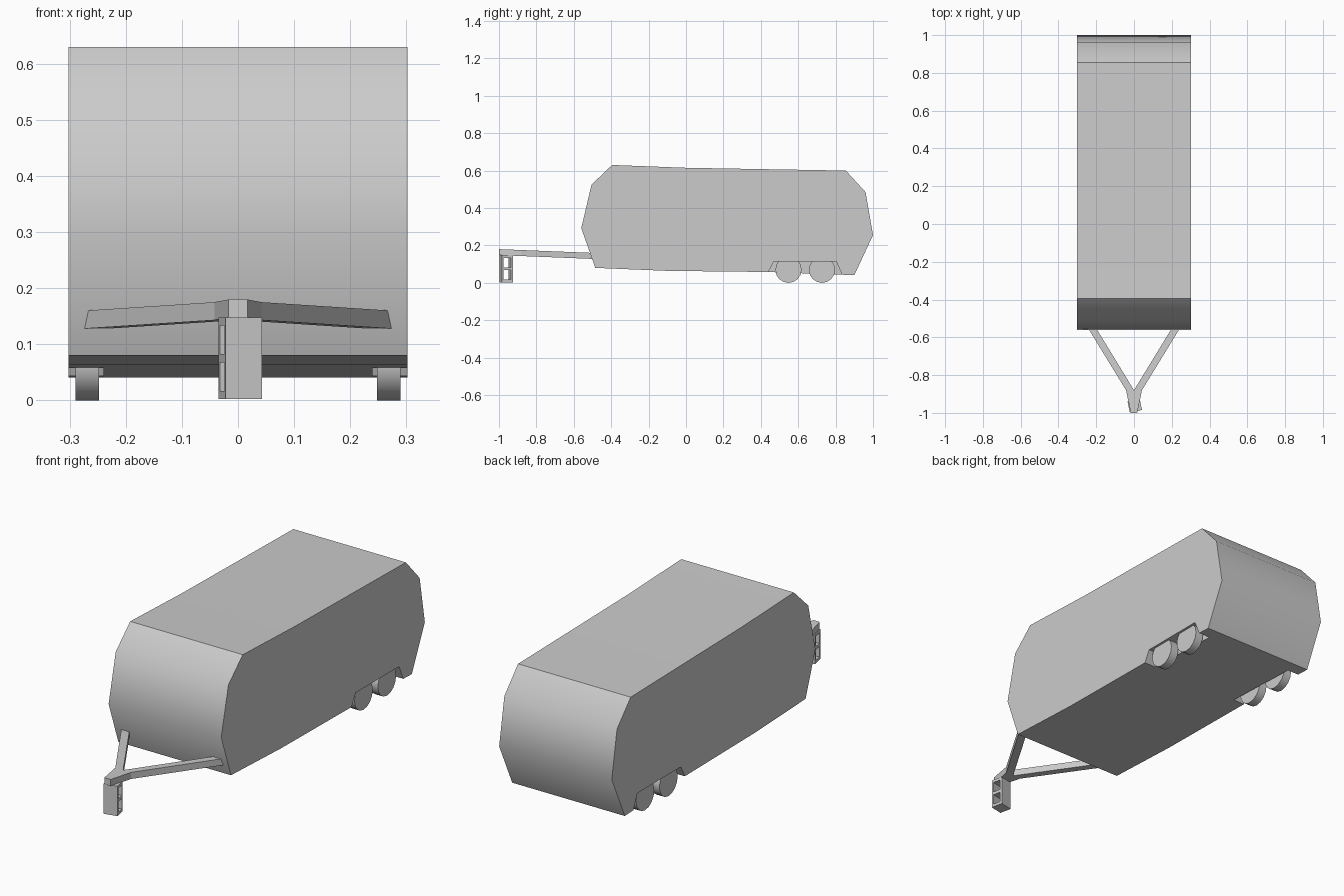
import bpy, bmesh, math
from mathutils import Matrix, Vector

if "Cube" in bpy.data.objects:
    bpy.data.objects.remove(bpy.data.objects["Cube"])


def prism(name, pts, vec):
    """Extrude a closed outline of 3D points along vec."""
    bm = bmesh.new()
    face = bm.faces.new([bm.verts.new(p) for p in pts])
    ext = bmesh.ops.extrude_face_region(bm, geom=[face])
    verts = [g for g in ext["geom"] if isinstance(g, bmesh.types.BMVert)]
    bmesh.ops.translate(bm, verts=verts, vec=vec)
    bmesh.ops.recalc_face_normals(bm, faces=bm.faces)
    mesh = bpy.data.meshes.new(name)
    bm.to_mesh(mesh)
    bm.free()
    obj = bpy.data.objects.new(name, mesh)
    bpy.context.collection.objects.link(obj)
    return obj


def side_prism(name, profile, x0, x1):
    """Extrude a (y, z) side profile from x0 to x1."""
    return prism(name, [(x0, y, z) for y, z in profile], (x1 - x0, 0, 0))


def activate(obj):
    bpy.ops.object.select_all(action='DESELECT')
    obj.select_set(True)
    bpy.context.view_layer.objects.active = obj


def cut(obj, cutter):
    """Subtract cutter from obj and remove the cutter."""
    activate(obj)
    mod = obj.modifiers.new("cut", 'BOOLEAN')
    mod.operation = 'DIFFERENCE'
    mod.solver = 'EXACT'
    mod.object = cutter
    bpy.ops.object.modifier_apply(modifier=mod.name)
    bpy.data.objects.remove(cutter)


def smooth(obj, degrees):
    activate(obj)
    bpy.ops.object.shade_smooth_by_angle(angle=math.radians(degrees))


# Trailer body: faceted side profile across the full width
body = side_prism("trailer_body", [
    (-0.485, 0.08), (-0.56, 0.292), (-0.505, 0.525), (-0.395, 0.63),
    (0.0, 0.615), (0.855, 0.6), (0.96, 0.485), (1.0, 0.255),
    (0.9, 0.041), (0.435, 0.058), (-0.1, 0.064)], -0.302, 0.302)

# Wheel wells cut into both lower sides
for s in (-1, 1):
    well = side_prism("well_cutter", [
        (0.42, 0.02), (0.47, 0.115), (0.803, 0.115), (0.845, 0.02)],
        s * 0.24, s * 0.35)
    cut(body, well)
smooth(body, 35)

# Tandem wheels
for s, side in ((-1, "left"), (1, "right")):
    for y, place in ((0.548, "front"), (0.727, "rear")):
        ring = [(y + 0.07 * math.cos(a), 0.07 + 0.07 * math.sin(a))
                for a in (math.tau * i / 16 for i in range(16))]
        wheel = side_prism(f"wheel_{side}_{place}", ring, s * 0.248, s * 0.29)
        smooth(wheel, 35)

# V-shaped drawbar, sloping up towards the hitch
half = [(0.017, -1.0), (0.042, -0.88), (0.287, -0.48), (0.244, -0.48)]
plan = half + [(0.0, -0.88)] + [(-x, y) for x, y in reversed(half)]
prism("drawbar", [(x, y, 0.148 - 0.04 * (y + 1.0)) for x, y in plan],
      (0, 0, 0.032))

# Concrete block under the hitch, slightly turned, with two through holes
block = side_prism("support_block", [
    (-0.03, 0.003), (0.03, 0.003), (0.03, 0.148), (-0.03, 0.148)],
    -0.033, 0.033)
for z0, z1 in ((0.017, 0.068), (0.083, 0.134)):
    cut(block, side_prism("hole_cutter", [
        (-0.02, z0), (0.02, z0), (0.02, z1), (-0.02, z1)], -0.06, 0.06))
block.data.transform(Matrix.Translation(Vector((0.004, -0.962, 0)))
                     @ Matrix.Rotation(math.radians(12), 4, 'Z'))
